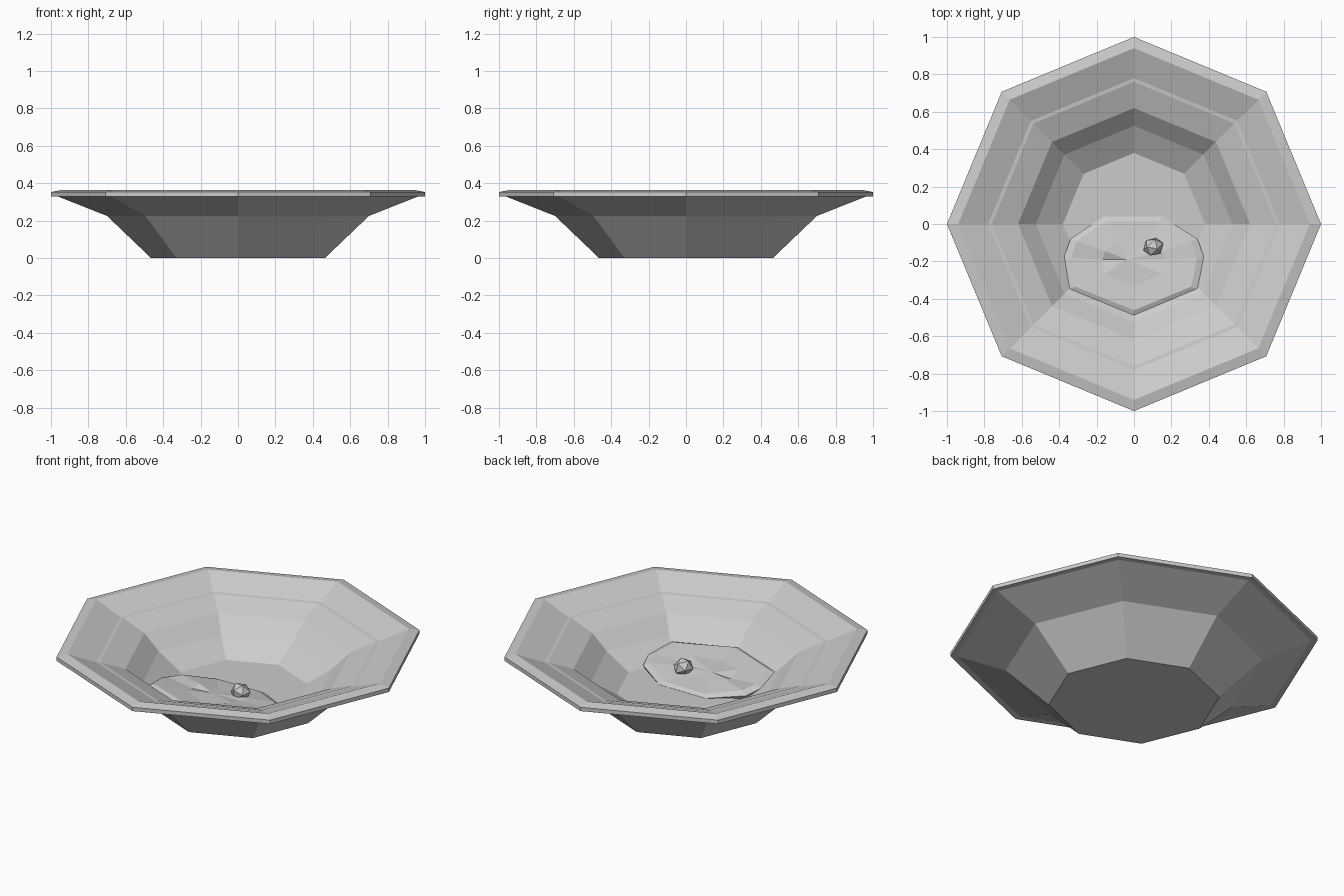
import bpy, bmesh, math
from mathutils import Vector

if "Cube" in bpy.data.objects:
    bpy.data.objects.remove(bpy.data.objects["Cube"])


def finish(bm, name):
    bmesh.ops.recalc_face_normals(bm, faces=bm.faces)
    me = bpy.data.meshes.new(name)
    bm.to_mesh(me)
    bm.free()
    ob = bpy.data.objects.new(name, me)
    bpy.context.collection.objects.link(ob)
    return ob


def bridge(bm, a, b):
    n = len(a)
    for i in range(n):
        j = (i + 1) % n
        bm.faces.new((a[i], a[j], b[j], b[i]))


# Octagonal bowl: outer wall, sloping rim, stepped inside
profile = [(0.465, 0.0), (0.70, 0.225), (0.965, 0.33), (1.0, 0.33), (1.0, 0.353),
           (0.94, 0.365), (0.78, 0.304), (0.76, 0.302), (0.62, 0.25),
           (0.525, 0.165), (0.38, 0.08)]
bm = bmesh.new()
rings = [[bm.verts.new((r * math.cos(k * math.pi / 4), r * math.sin(k * math.pi / 4), z))
          for k in range(8)] for r, z in profile]
for a, b in zip(rings, rings[1:]):
    bridge(bm, a, b)
bm.faces.new(rings[0])
bm.faces.new(rings[-1])
finish(bm, "bowl")

# Lumpy food leftover lying against the front of the inside
outline = [(0.15, 0.04, 0.082), (-0.16, 0.04, 0.082), (-0.34, -0.08, 0.10),
           (-0.375, -0.18, 0.118), (-0.35, -0.35, 0.142), (0.0, -0.49, 0.142),
           (0.34, -0.35, 0.14), (0.375, -0.18, 0.118), (0.34, -0.08, 0.10)]
mid = Vector((0, -0.20, 0))
crest_z = [0.095, 0.095, 0.12, 0.132, 0.15, 0.155, 0.15, 0.132, 0.12]
core_z = [0.108, 0.105, 0.128, 0.112, 0.135, 0.125, 0.138, 0.122, 0.125]


def ring(scale, heights):
    pts = [mid + (Vector((x, y, 0)) - mid) * scale for x, y, _ in outline]
    return [bm.verts.new((p.x, p.y, z)) for p, z in zip(pts, heights)]


bm = bmesh.new()
base = ring(0.95, [0.07] * 9)
edge = ring(1.0, [p[2] for p in outline])
crest = ring(0.9, crest_z)
core = ring(0.45, core_z)
for a, b in ((base, edge), (edge, crest), (crest, core)):
    bridge(bm, a, b)
top = bm.verts.new((-0.04, -0.19, 0.118))
for i in range(9):
    bm.faces.new((core[i], core[(i + 1) % 9], top))
bm.faces.new(base)
finish(bm, "food_leftover")

# Small faceted crumb on top
bm = bmesh.new()
bmesh.ops.create_icosphere(bm, subdivisions=1, radius=0.055)
crumb = finish(bm, "crumb")
crumb.location = (0.103, -0.122, 0.138)
crumb.rotation_euler = (0.4, 0.3, 0.5)
crumb.scale = (1.05, 0.92, 0.95)
